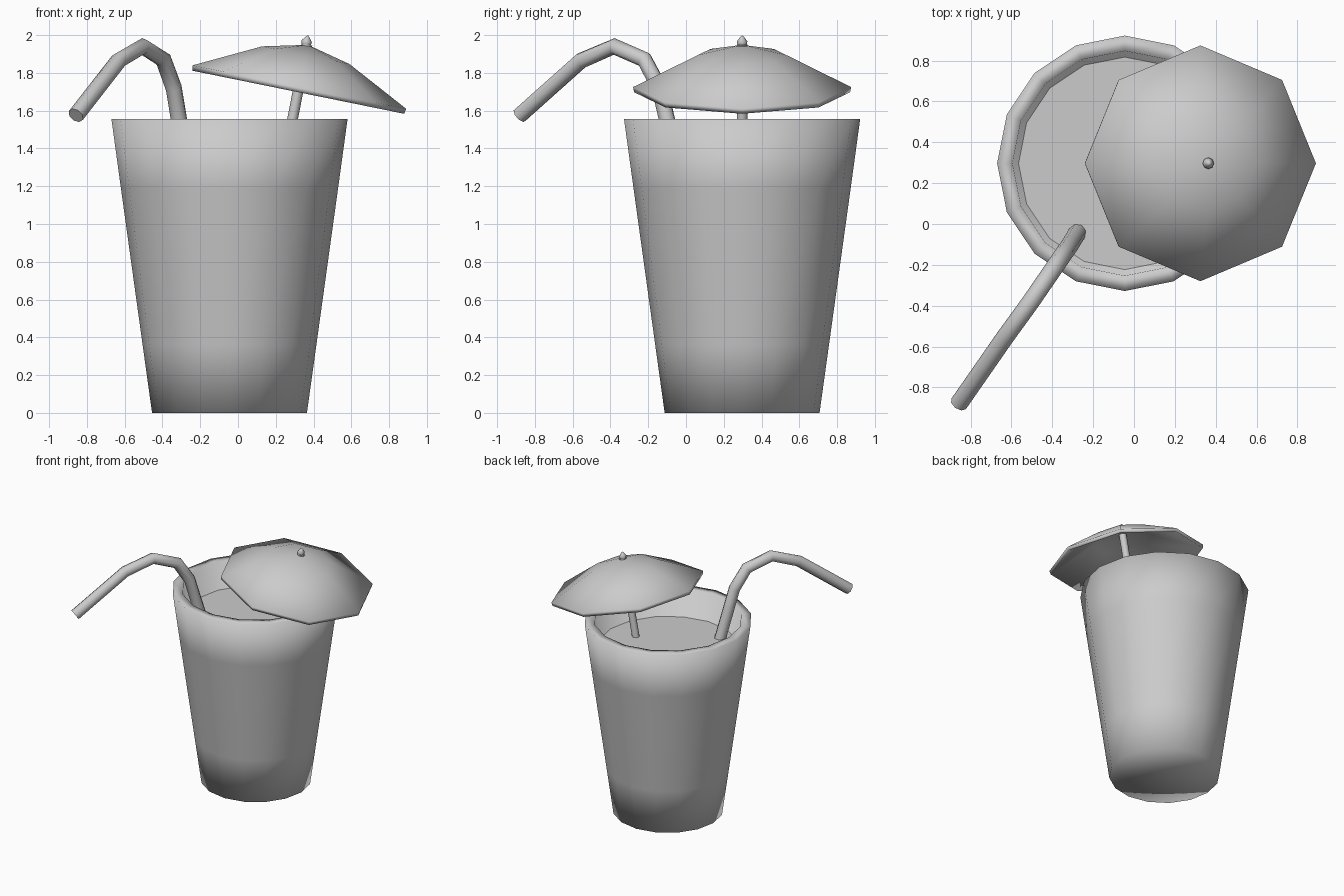
import bpy, bmesh, math
from mathutils import Vector

if "Cube" in bpy.data.objects:
    bpy.data.objects.remove(bpy.data.objects["Cube"])


def lathe(name, profile, sides, location=(0, 0, 0), tilt=0.0):
    """Spin an (r, z) profile about z; r = 0 makes a pole."""
    bm = bmesh.new()
    rings = []
    for r, z in profile:
        if r == 0:
            rings.append([bm.verts.new((0, 0, z))] * sides)
        else:
            rings.append([bm.verts.new((r * math.cos(math.tau * i / sides),
                                        r * math.sin(math.tau * i / sides), z))
                          for i in range(sides)])
    for a, b in zip(rings, rings[1:]):
        for i in range(sides):
            j = (i + 1) % sides
            bm.faces.new(list(dict.fromkeys((a[i], a[j], b[j], b[i]))))
    bmesh.ops.recalc_face_normals(bm, faces=bm.faces)
    for f in bm.faces:
        f.smooth = True
    mesh = bpy.data.meshes.new(name)
    bm.to_mesh(mesh)
    bm.free()
    obj = bpy.data.objects.new(name, mesh)
    bpy.context.collection.objects.link(obj)
    obj.location = location
    obj.rotation_euler = (0, tilt, 0)
    return obj


def tube(name, points, radius):
    """Eight-sided capped tube along a polyline."""
    curve = bpy.data.curves.new(name, 'CURVE')
    curve.dimensions = '3D'
    curve.bevel_depth = radius
    curve.bevel_resolution = 2
    curve.use_fill_caps = True
    spline = curve.splines.new('POLY')
    spline.points.add(len(points) - 1)
    for p, co in zip(spline.points, points):
        p.co = (*co, 1)
    obj = bpy.data.objects.new(name, curve)
    bpy.context.collection.objects.link(obj)
    bpy.ops.object.select_all(action='DESELECT')
    obj.select_set(True)
    bpy.context.view_layer.objects.active = obj
    bpy.ops.object.convert(target='MESH')
    bpy.ops.object.shade_smooth_by_angle(angle=math.radians(60))
    return obj


# Tapered glass: outer wall, rim, inner wall, floor
CUP = (-0.045, 0.297, 0)
lathe("glass", [(0, 0), (0.41, 0), (0.46, 0.36), (0.575, 1.19), (0.625, 1.555),
                (0.55, 1.555), (0.345, 0.08), (0, 0.08)], 16, CUP)

# Drink surface just below the rim
lathe("drink", [(0.52, 1.34), (0, 1.34)], 16, CUP)

# Bent straw
tube("straw", [(-0.27, -0.03, 1.28), (-0.312, -0.10, 1.55), (-0.34, -0.14, 1.72),
               (-0.395, -0.22, 1.87), (-0.505, -0.38, 1.94), (-0.632, -0.555, 1.865),
               (-0.858, -0.88, 1.575)], 0.044)

# Tilted paper umbrella: canopy shell, stick and finial
TILT = math.radians(11.5)
HUB = Vector((0.325, 0.297, 1.725))
lathe("umbrella_canopy", [(0, 0.228), (0.236, 0.172), (0.577, 0), (0.572, -0.028),
                          (0.228, 0.14), (0, 0.195)], 8, HUB, TILT)
tube("umbrella_stick", [(0.235, 0.297, 1.28), (0.366, 0.297, 1.95)], 0.028)
lathe("umbrella_finial", [(0, -0.01), (0.022, -0.01), (0.028, 0.018), (0.012, 0.04), (0, 0.052)],
      8, (0.36, 0.297, 1.949), TILT)
